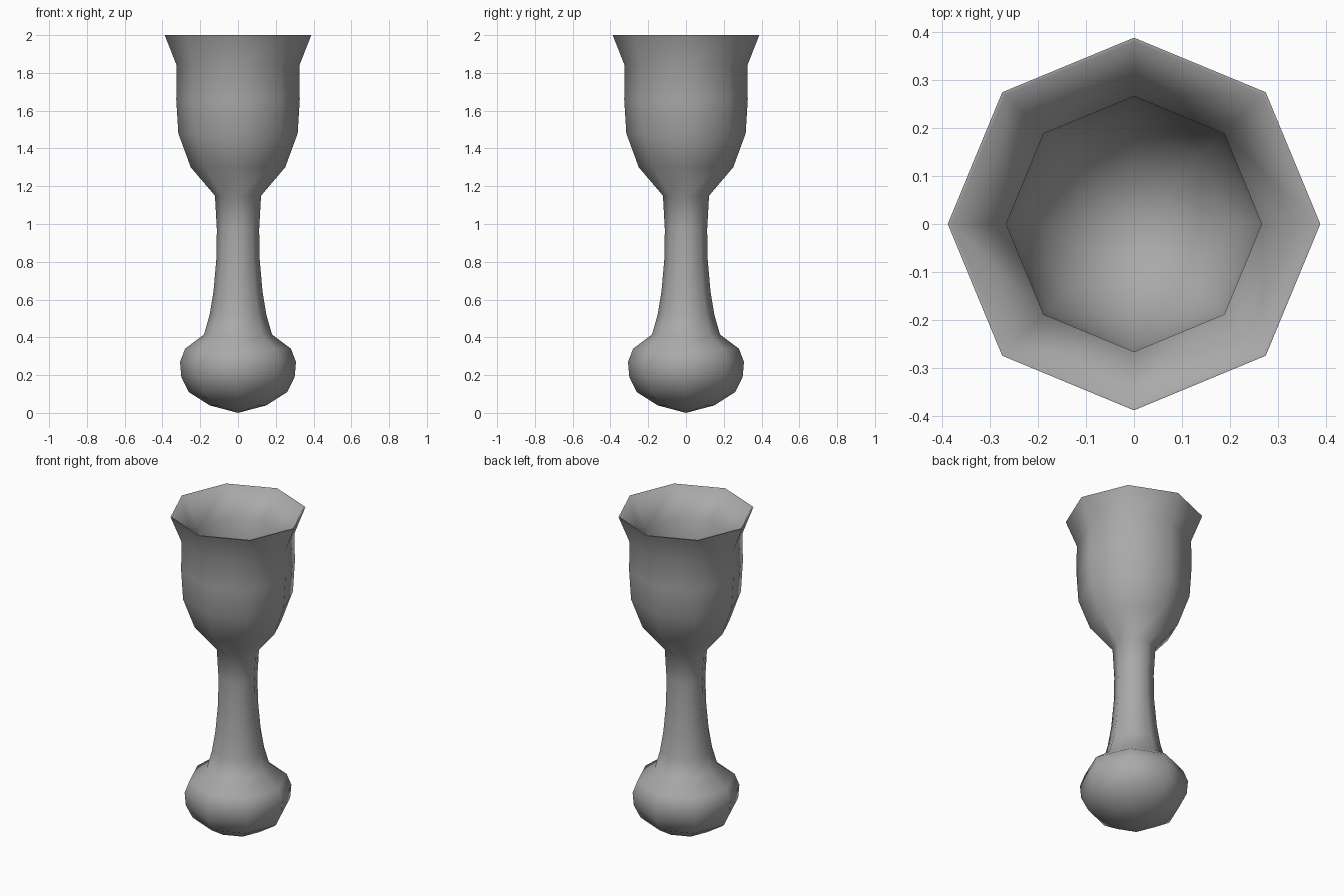
import bpy, bmesh, math
from mathutils import Vector

cube = bpy.data.objects.get("Cube")
if cube:
    bpy.data.objects.remove(cube, do_unlink=True)

SIDES = 8

# Half profiles as (radius, height), from the base up and back down inside
KNOB = [(0, 0), (0.15, 0.04), (0.26, 0.11), (0.3, 0.19), (0.307, 0.27), (0.28, 0.34)]
STEM = [(0.18, 0.415), (0.15, 0.52), (0.13, 0.64), (0.115, 0.81), (0.112, 0.97), (0.122, 1.15)]
BOWL = [(0.25, 1.3), (0.316, 1.48), (0.327, 1.66), (0.325, 1.84), (0.388, 2)]
INSIDE = [(0.38, 2), (0.266, 1.84), (0.27, 1.66), (0.255, 1.5), (0.2, 1.34), (0.1, 1.25), (0, 1.23)]


def make_material(name, rgb):
    mat = bpy.data.materials.new(name)
    mat.use_nodes = True
    mat.diffuse_color = (*rgb, 1)
    mat.node_tree.nodes["Principled BSDF"].inputs["Base Color"].default_value = (*rgb, 1)
    return mat


def lathe(name, profile, mat):
    """Turn a half profile around the z axis into one faceted solid."""
    bm = bmesh.new()
    verts = [bm.verts.new((r, 0, z)) for r, z in profile]
    edges = [bm.edges.new(pair) for pair in zip(verts, verts[1:])]
    bmesh.ops.spin(bm, geom=verts + edges, cent=Vector(), axis=Vector((0, 0, 1)),
                   angle=math.tau, steps=SIDES, use_duplicate=False)
    bmesh.ops.remove_doubles(bm, verts=bm.verts, dist=0.0005)
    bmesh.ops.recalc_face_normals(bm, faces=bm.faces)
    mesh = bpy.data.meshes.new(name)
    bm.to_mesh(mesh)
    bm.free()
    mesh.materials.append(mat)
    obj = bpy.data.objects.new(name, mesh)
    bpy.context.collection.objects.link(obj)
    return obj


# Goblet: round knob foot, slim stem, flared hollow bowl
goblet = lathe("goblet", KNOB + STEM + BOWL + INSIDE, make_material("grey", (0.4, 0.4, 0.4)))

# Smooth everywhere except the thin rim
bpy.ops.object.select_all(action="DESELECT")
goblet.select_set(True)
bpy.context.view_layer.objects.active = goblet
bpy.ops.object.shade_smooth_by_angle(angle=math.radians(65))
